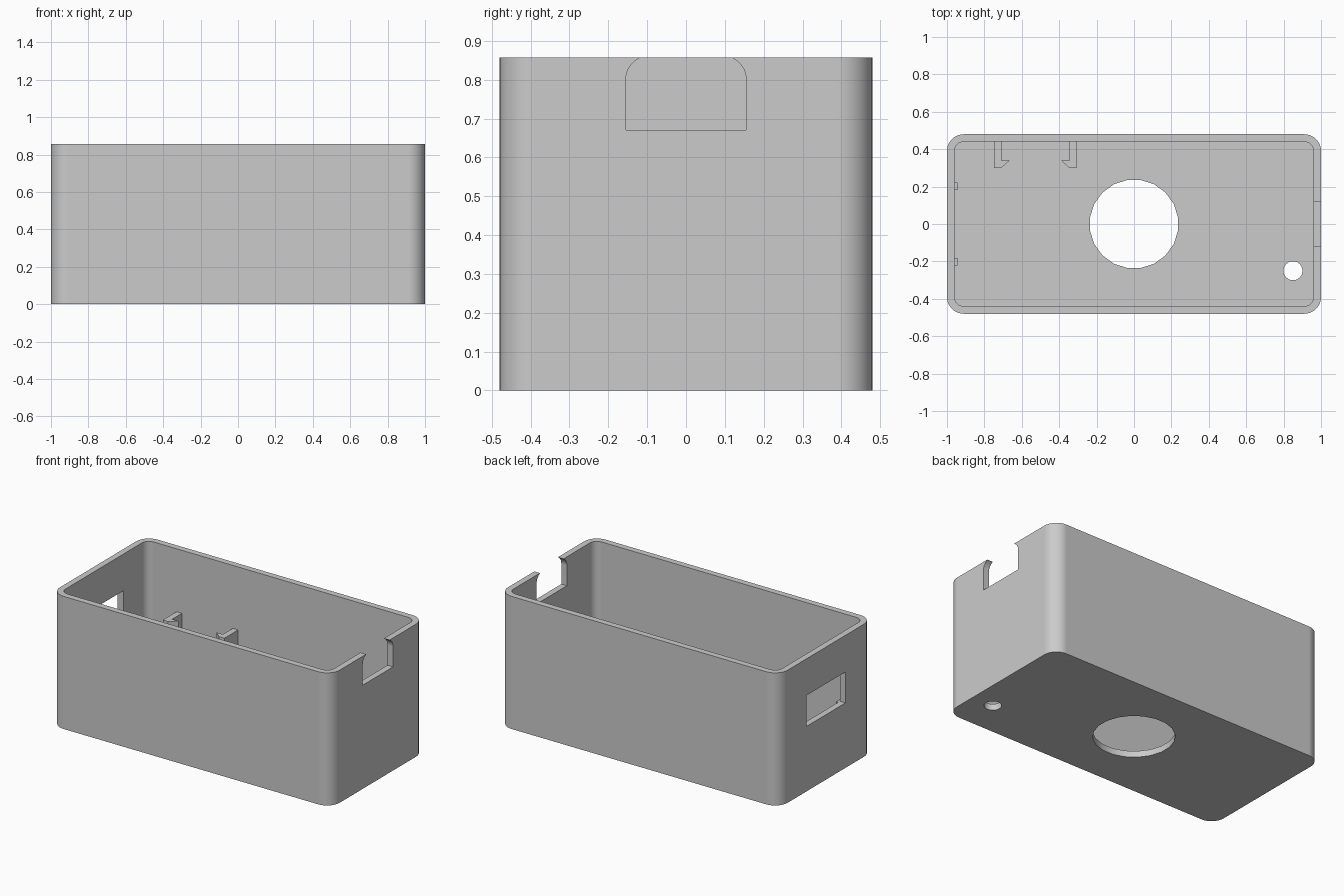
import bpy, bmesh
from math import pi, cos, sin, radians
from mathutils import Matrix

if "Cube" in bpy.data.objects:
    bpy.data.objects.remove(bpy.data.objects["Cube"], do_unlink=True)

HALF_X, HALF_Y, HEIGHT, WALL = 1.0, 0.48, 0.857, 0.04

grey = bpy.data.materials.new("light_grey_plastic")
grey.use_nodes = True
colour = (0.6, 0.6, 0.6, 1)
grey.diffuse_color = colour
grey.node_tree.nodes["Principled BSDF"].inputs["Base Color"].default_value = colour

# Maps a (u, v) profile with its extrusion direction onto the chosen world axis
AXES = {
    "x": Matrix(((0, 0, 1, 0), (1, 0, 0, 0), (0, 1, 0, 0), (0, 0, 0, 1))),
    "y": Matrix(((0, 1, 0, 0), (0, 0, 1, 0), (1, 0, 0, 0), (0, 0, 0, 1))),
    "z": Matrix.Identity(4),
}


def prism(name, profile, start, end, axis="z"):
    """Extrude a closed 2D profile from start to end along an axis."""
    bm = bmesh.new()
    face = bm.faces.new([bm.verts.new((u, v, start)) for u, v in profile])
    out = bmesh.ops.extrude_face_region(bm, geom=[face])
    top = [g for g in out["geom"] if isinstance(g, bmesh.types.BMVert)]
    bmesh.ops.translate(bm, verts=top, vec=(0, 0, end - start))
    bm.transform(AXES[axis])
    bmesh.ops.recalc_face_normals(bm, faces=bm.faces)
    mesh = bpy.data.meshes.new(name)
    bm.to_mesh(mesh)
    bm.free()
    mesh.materials.append(grey)
    obj = bpy.data.objects.new(name, mesh)
    bpy.context.collection.objects.link(obj)
    return obj


def rounded(hx, hy, r, steps=8):
    points = []
    for i, (sx, sy) in enumerate(((1, 1), (-1, 1), (-1, -1), (1, -1))):
        for k in range(steps + 1):
            a = (i + k / steps) * pi / 2
            points.append((sx * (hx - r) + r * cos(a), sy * (hy - r) + r * sin(a)))
    return points


def circle(u, v, r, n=20):
    return [(u + r * cos(2 * pi * (k + 0.5) / n), v + r * sin(2 * pi * (k + 0.5) / n))
            for k in range(n)]


def rect(u0, u1, v0, v1):
    return [(u0, v0), (u1, v0), (u1, v1), (u0, v1)]


def activate(obj):
    bpy.ops.object.select_all(action="DESELECT")
    obj.select_set(True)
    bpy.context.view_layer.objects.active = obj


def cut(target, cutter):
    cutter.hide_render = True
    mod = target.modifiers.new("cut", "BOOLEAN")
    mod.operation, mod.solver, mod.object = "DIFFERENCE", "EXACT", cutter
    activate(target)
    bpy.ops.object.modifier_apply(modifier=mod.name)
    bpy.data.objects.remove(cutter, do_unlink=True)


# Open-topped box with rounded vertical corners
box = prism("box_shell", rounded(HALF_X, HALF_Y, 0.09), 0, HEIGHT)
cut(box, prism("cavity", rounded(HALF_X - WALL, HALF_Y - WALL, 0.05), WALL, 1.0))

# Round openings in the floor and the back wall
cut(box, prism("floor_hole", circle(0, 0, 0.238), -0.1, 0.1))
cut(box, prism("cable_hole", circle(0.85, -0.25, 0.051), -0.1, 0.1))
cut(box, prism("back_hole", circle(0.36, -0.53, 0.125, 24), 0.4, 0.6, "y"))

# Rectangular window in the right end wall
cut(box, prism("end_window", rect(-0.2, 0.2, 0.42, 0.62), -1.1, -0.9, "x"))

# Notch in the left end wall, narrowing in an arc at the rim
arc = [(0.095 + 0.06 * cos(radians(a)), 0.801 + 0.06 * sin(radians(a)))
       for a in (0, 13, 26, 39, 52, 65)]
side = [(0.155, 0.67)] + arc + [(0.12, 0.95)]
notch = side + [(-u, v) for u, v in reversed(side)]
cut(box, prism("end_notch", notch, 0.9, 1.1, "x"))

activate(box)
bpy.ops.object.shade_smooth_by_angle(angle=radians(30))
weighted = box.modifiers.new("flat_walls", "WEIGHTED_NORMAL")
weighted.keep_sharp = True

# Pair of hooked clips flanking the back hole, mirrored about its centre
hook = [(0.22, 0.445), (0.22, 0.30), (0.182, 0.30), (0.137, 0.34),
        (0.182, 0.34), (0.182, 0.445)]
for name, s in (("clip_left", 1), ("clip_right", -1)):
    prism(name, [(-0.5275 + s * u, v) for u, v in hook], 0.24, 0.45)

# Small ribs inside the right end wall, under the window corners
for name, s in (("rib_back", 1), ("rib_front", -1)):
    y = s * 0.203
    prism(name, rect(-0.965, -0.945, y - 0.02, y + 0.02), 0.3, 0.42)
